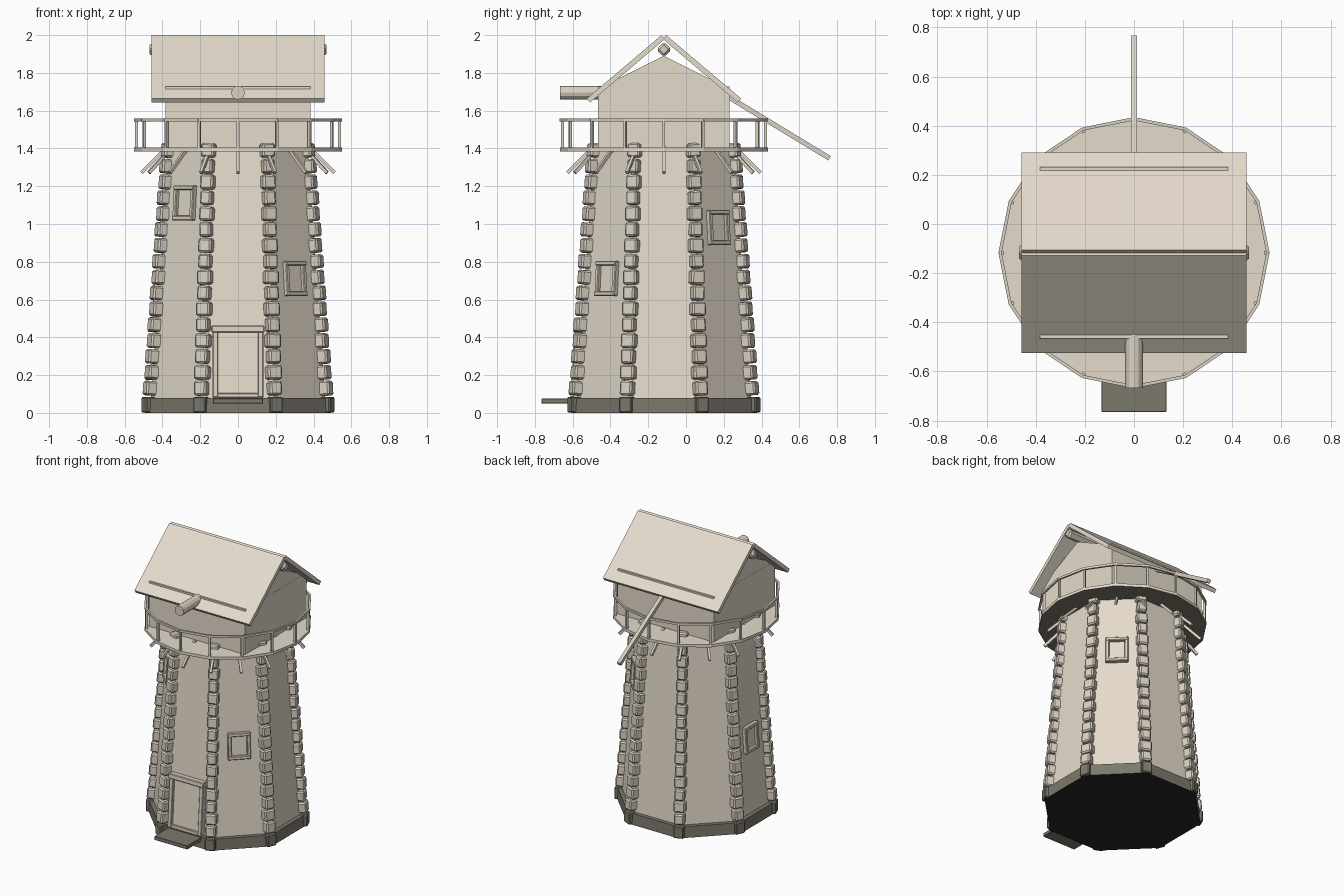
import bpy, bmesh, math, random
from mathutils import Matrix, Vector

if "Cube" in bpy.data.objects:
    bpy.data.objects.remove(bpy.data.objects["Cube"])

random.seed(4)
CY = -0.117                      # tower axis
TILT = -math.atan(0.097 / 1.4)   # lean of the walls


def material(name, rgb):
    m = bpy.data.materials.new(name)
    m.diffuse_color = (*rgb, 1)
    m.use_nodes = True
    m.node_tree.nodes["Principled BSDF"].inputs["Base Color"].default_value = m.diffuse_color
    return m


BEIGE = material("warm_beige", (0.78, 0.71, 0.60))
STONE = material("stone_beige", (0.70, 0.635, 0.54))
DARK = material("dark_olive_grey", (0.20, 0.19, 0.15))
BLACK = material("underside_black", (0.02, 0.02, 0.02))


def T(x, y, z):
    return Matrix.Translation((x, y, z))


def R(angle, axis):
    return Matrix.Rotation(angle, 4, axis)


def finish(name, bm, mat=BEIGE):
    bmesh.ops.recalc_face_normals(bm, faces=bm.faces)
    me = bpy.data.meshes.new(name)
    bm.to_mesh(me)
    bm.free()
    me.materials.append(mat)
    ob = bpy.data.objects.new(name, me)
    bpy.context.collection.objects.link(ob)
    return ob


def paint_underside(ob, mat):
    ob.data.materials.append(mat)
    for p in ob.data.polygons:
        if p.normal.z < -0.9:
            p.material_index = 1


def add_box(bm, size, matrix, bevel=0):
    part = bmesh.new()
    bmesh.ops.create_cube(part, size=1, matrix=Matrix.Diagonal((*size, 1)))
    if bevel:
        bmesh.ops.bevel(part, geom=part.edges[:], offset=bevel, segments=1, affect='EDGES')
    part.transform(matrix)
    tmp = bpy.data.meshes.new("tmp")
    part.to_mesh(tmp)
    part.free()
    bm.from_mesh(tmp)
    bpy.data.meshes.remove(tmp)


def boxes(name, items, mat=BEIGE, bevel=0):
    bm = bmesh.new()
    for size, matrix in items:
        add_box(bm, size, matrix, bevel)
    return finish(name, bm, mat)


def cone(name, r1, r2, z0, z1, n, turn, mat=BEIGE):
    bm = bmesh.new()
    bmesh.ops.create_cone(bm, cap_ends=True, segments=n, radius1=r1, radius2=r2, depth=z1 - z0,
                          matrix=T(0, CY, (z0 + z1) / 2) @ R(turn, 'Z'))
    return finish(name, bm, mat)


def rod(name, a, b, r, n, turn=0, mat=BEIGE):
    a, b = Vector(a), Vector(b)
    bm = bmesh.new()
    q = (b - a).to_track_quat('Z', 'Y').to_matrix().to_4x4()
    bmesh.ops.create_cone(bm, cap_ends=True, segments=n, radius1=r, radius2=r, depth=(b - a).length,
                          matrix=Matrix.Translation((a + b) / 2) @ q @ R(turn, 'Z'))
    return finish(name, bm, mat)


def extrude_x(name, profile, half):
    bm = bmesh.new()
    f = bm.faces.new([bm.verts.new((-half, y, z)) for y, z in profile])
    new = bmesh.ops.extrude_face_region(bm, geom=[f])["geom"]
    bmesh.ops.translate(bm, vec=(2 * half, 0, 0), verts=[v for v in new if isinstance(v, bmesh.types.BMVert)])
    # close the starting side
    bmesh.ops.holes_fill(bm, edges=[e for e in bm.edges if e.is_boundary])
    return finish(name, bm)


def corner_radius(z):
    return 0.505 - 0.105 * z / 1.4


def around(angle, r, z):
    """Frame at an angle about the axis: X along the wall, -Y outward."""
    return T(0, CY, 0) @ R(angle, 'Z') @ T(0, -r, z)


def on_wall(angle, z, inset=0):
    return around(angle, corner_radius(z) * math.cos(math.pi / 8) - inset, z) @ R(TILT, 'X')


# Tower body and dark plinth
E = math.pi / 8
cone("tower_wall", corner_radius(0.07), corner_radius(1.4), 0.07, 1.4, 8, E)
paint_underside(cone("plinth", 0.533, 0.53, 0, 0.08, 8, E, DARK), BLACK)
corners = [E + i * math.pi / 4 for i in range(8)]
paint_underside(boxes("plinth_corners", [((0.07, 0.055, 0.084), around(a, 0.513, 0.043)) for a in corners],
                      DARK, 0.006), BLACK)

# Corner stones, alternating in width
stones = []
for a in corners:
    for i in range(16):
        z = 0.13 + 0.084 * i
        w = 0.08 if i % 2 else 0.068
        k = 1 - 0.12 * i / 15
        size = (w * k, (0.14 - w) * k, 0.075 + random.uniform(-0.003, 0.003))
        stones.append((size, around(a, corner_radius(z) + 0.003, z) @ R(TILT, 'X')
                       @ R(random.uniform(-.04, .04), 'Y')))
boxes("corner_stones", stones, STONE, 0.009)


# Framed openings
def framed(name, angle, z, w, h, bar, depth):
    m = on_wall(angle, z, 0.008)
    boxes(name + "_frame",
          [((bar, depth, h), m @ T(s * (w - bar) / 2, 0, 0)) for s in (-1, 1)]
          + [((w, depth * 1.1, bar), m @ T(0, 0, s * (h - bar) / 2)) for s in (-1, 1)], STONE, 0.004)
    boxes(name + "_panel", [((w - bar, 0.026, h - bar), m)])


for name, deg, z in (("front_left_window", -45, 1.11), ("front_right_window", 45, 0.71),
                     ("back_right_window", 135, 0.98), ("left_window", -90, 0.60)):
    framed(name, math.radians(deg), z, 0.15, 0.185, 0.024, 0.066)

# Door with lintel and step
m = on_wall(0, 0.26)
boxes("door_frame", [((0.03, 0.07, 0.36), m @ T(s * 0.12, 0, 0)) for s in (-1, 1)]
      + [((0.28, 0.085, 0.035), m @ T(0, 0, 0.182)), ((0.26, 0.06, 0.025), m @ T(0, 0, -0.17))], STONE, 0.004)
boxes("door", [((0.22, 0.03, 0.36), m)])
boxes("door_step", [((0.265, 0.2, 0.027), T(0, -0.665, 0.062))], DARK, 0.003)

# Gallery deck with dark underside, railing and braces
paint_underside(cone("gallery_deck", 0.55, 0.55, 1.385, 1.405, 16, 0), DARK)
ring = [i * math.pi / 8 for i in range(16)]
side = 2 * 0.548 * math.sin(math.pi / 16)
apothem = 0.545 * math.cos(math.pi / 16)
boxes("gallery_rail", [((side, 0.013, 0.016), around(a + math.pi / 16, apothem, 1.55)) for a in ring], STONE)
boxes("gallery_posts", [((0.014, 0.016, 0.155), around(a, 0.537, 1.472)) for a in ring], STONE)
boxes("gallery_braces", [((0.016, 0.2, 0.018), around(a, 0.44, 1.342) @ R(math.pi / 4, 'X')) for a in ring], STONE)

# Cap body and gable
boxes("cap_body", [((0.766, 0.696, 0.327), T(0, CY, 1.5635))])
extrude_x("cap_gable", [(CY - 0.328, 1.726), (CY + 0.328, 1.726), (CY, 1.89)], 0.382)

# Two square-ended roof slabs with a groove along the ridge
for s, name in ((-1, "front_roof"), (1, "back_roof")):
    extrude_x(name, [(CY + s * y, z) for y, z in
                     ((0.012, 2.0), (0.408, 1.665), (0.391, 1.643), (-0.005, 1.979))], 0.457)

# Ridge axle, sail shaft and tail pole
boxes("ridge_axle", [((0.936, 0.058, 0.058), T(0, CY, 1.924) @ R(math.pi / 4, 'X'))], STONE, 0.012)
rod("sail_shaft", (0, -0.668, 1.695), (0, -0.40, 1.695), 0.036, 12, 0, STONE)
rod("tail_pole", (0, 0.18, 1.7), (0, 0.76, 1.348), 0.0185, 4, math.pi / 4, STONE)
